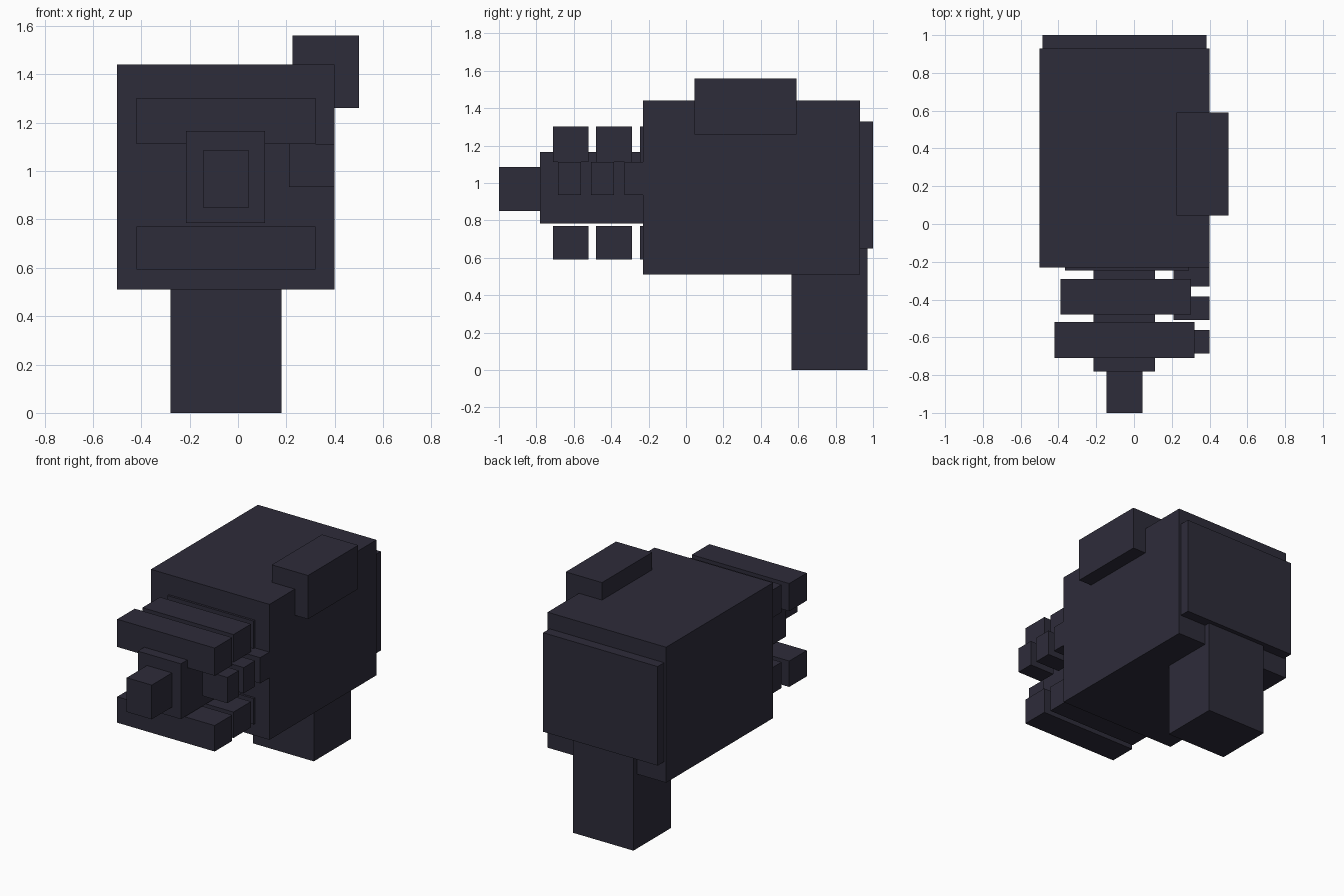
import bpy
from mathutils import Vector

# Remove the default cube
cube = bpy.data.objects.get("Cube")
if cube:
    bpy.data.objects.remove(cube, do_unlink=True)

# Single flat colour
COLOUR = (0.027, 0.025, 0.042, 1.0)
mat = bpy.data.materials.new("dark slate")
mat.use_nodes = True
mat.diffuse_color = COLOUR
mat.node_tree.nodes["Principled BSDF"].inputs["Base Color"].default_value = COLOUR


def box(name, x, y, z):
    """Axis-aligned block from (min, max) ranges."""
    lo, hi = Vector((x[0], y[0], z[0])), Vector((x[1], y[1], z[1]))
    bpy.ops.mesh.primitive_cube_add(size=1, location=(lo + hi) / 2)
    ob = bpy.context.object
    ob.name = ob.data.name = name
    ob.scale = hi - lo
    bpy.ops.object.transform_apply(location=False, rotation=False, scale=True)
    ob.data.materials.append(mat)
    return ob


# Main housing, rear plate, grip and side-mounted sight
box("body", (-0.50, 0.40), (-0.23, 0.93), (0.51, 1.44))
box("back_plate", (-0.485, 0.385), (0.90, 1.00), (0.65, 1.33))
box("handle", (-0.28, 0.18), (0.565, 0.97), (0.0, 0.70))
box("sight", (0.225, 0.50), (0.045, 0.59), (1.26, 1.56))

# Barrel and muzzle
box("barrel", (-0.215, 0.112), (-0.78, -0.20), (0.785, 1.165))
box("muzzle", (-0.145, 0.045), (-1.00, -0.75), (0.85, 1.085))

# Three rows of crossbars above and below the barrel, narrowing to the rear
bars = [(-0.42, 0.32, -0.71), (-0.39, 0.302, -0.48), (-0.365, 0.29, -0.245)]
for i, (x0, x1, y0) in enumerate(bars, 1):
    for level, z in (("upper", (1.112, 1.302)), ("lower", (0.592, 0.77))):
        box(f"{level}_bar_{i}", (x0, x1), (y0, y0 + 0.19), z)

# Small blocks along the left side of the barrel
for i, y0 in enumerate((-0.685, -0.508, -0.33), 1):
    box(f"side_block_{i}", (0.21, 0.40 - 0.001), (y0, y0 + 0.124), (0.935, 1.112))
